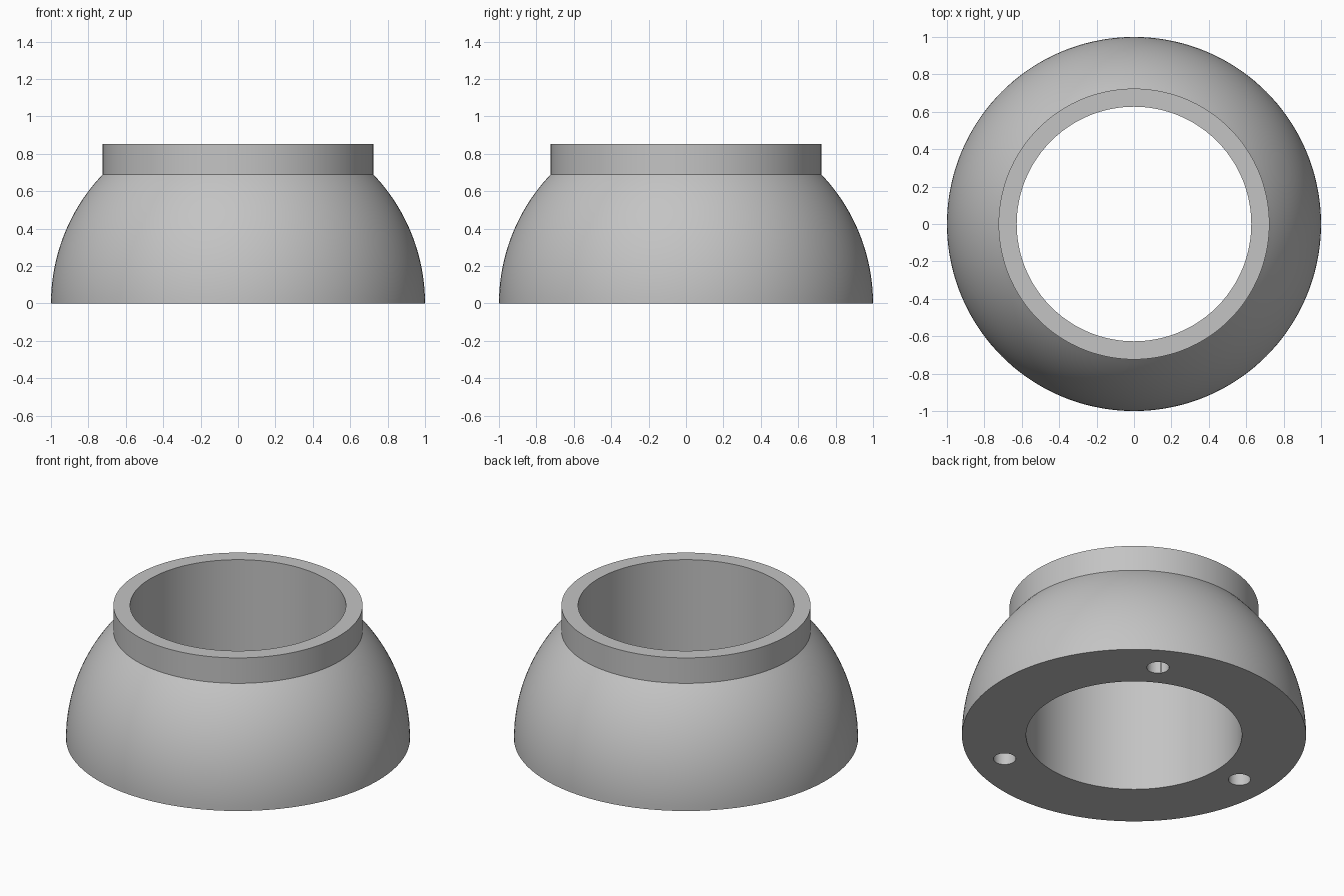
import bpy, bmesh, math

cube = bpy.data.objects.get("Cube")
if cube:
    bpy.data.objects.remove(cube, do_unlink=True)

SEGMENTS = 144
BORE, COLLAR, TOP = 0.627, 0.724, 0.853
HOLE_RADIUS, HOLE_RING, HOLE_DEPTH = 0.065, 0.8, 0.3

# Plain grey material
grey = bpy.data.materials.new("plain_grey")
grey.use_nodes = True
colour = (0.55, 0.55, 0.55, 1)
grey.diffuse_color = colour
grey.node_tree.nodes["Principled BSDF"].inputs["Base Color"].default_value = colour


def lathe(name, profile):
    """Revolve a closed (radius, height) profile about the z axis."""
    bm = bmesh.new()
    verts = [bm.verts.new((r, 0, z)) for r, z in profile]
    edges = [bm.edges.new((a, b)) for a, b in zip(verts, verts[1:] + verts[:1])]
    bmesh.ops.spin(bm, geom=verts + edges, axis=(0, 0, 1), cent=(0, 0, 0),
                   angle=math.tau, steps=SEGMENTS, use_duplicate=False)
    bmesh.ops.remove_doubles(bm, verts=bm.verts, dist=1e-4)
    bmesh.ops.recalc_face_normals(bm, faces=bm.faces)
    mesh = bpy.data.meshes.new(name)
    bm.to_mesh(mesh)
    bm.free()
    obj = bpy.data.objects.new(name, mesh)
    bpy.context.collection.objects.link(obj)
    obj.data.materials.append(grey)
    return obj


# Domed ring with an upright collar and a straight bore
rim_angle = math.acos(COLLAR)
arc = [(math.cos(rim_angle * i / 24), math.sin(rim_angle * i / 24)) for i in range(25)]
body = lathe("domed_collar_ring", arc + [(COLLAR, TOP), (BORE, TOP), (BORE, 0)])

# Three blind screw holes in the underside
for angle in (60, 180, 300):
    a = math.radians(angle)
    bpy.ops.mesh.primitive_cylinder_add(
        vertices=48, radius=HOLE_RADIUS, depth=HOLE_DEPTH * 2,
        location=(HOLE_RING * math.cos(a), HOLE_RING * math.sin(a), 0))
    cutter = bpy.context.object
    cutter.name = "screw_hole_cutter"
    cutter.hide_render = True
    cutter.data.materials.append(grey)
    bpy.context.view_layer.objects.active = body
    cut = body.modifiers.new("screw_hole", "BOOLEAN")
    cut.operation = "DIFFERENCE"
    cut.solver = "EXACT"
    cut.object = cutter
    bpy.ops.object.modifier_apply(modifier=cut.name)
    bpy.data.objects.remove(cutter, do_unlink=True)

# Smooth shading with crisp rims
bpy.ops.object.select_all(action="DESELECT")
body.select_set(True)
bpy.context.view_layer.objects.active = body
bpy.ops.object.shade_smooth_by_angle(angle=math.radians(30))
